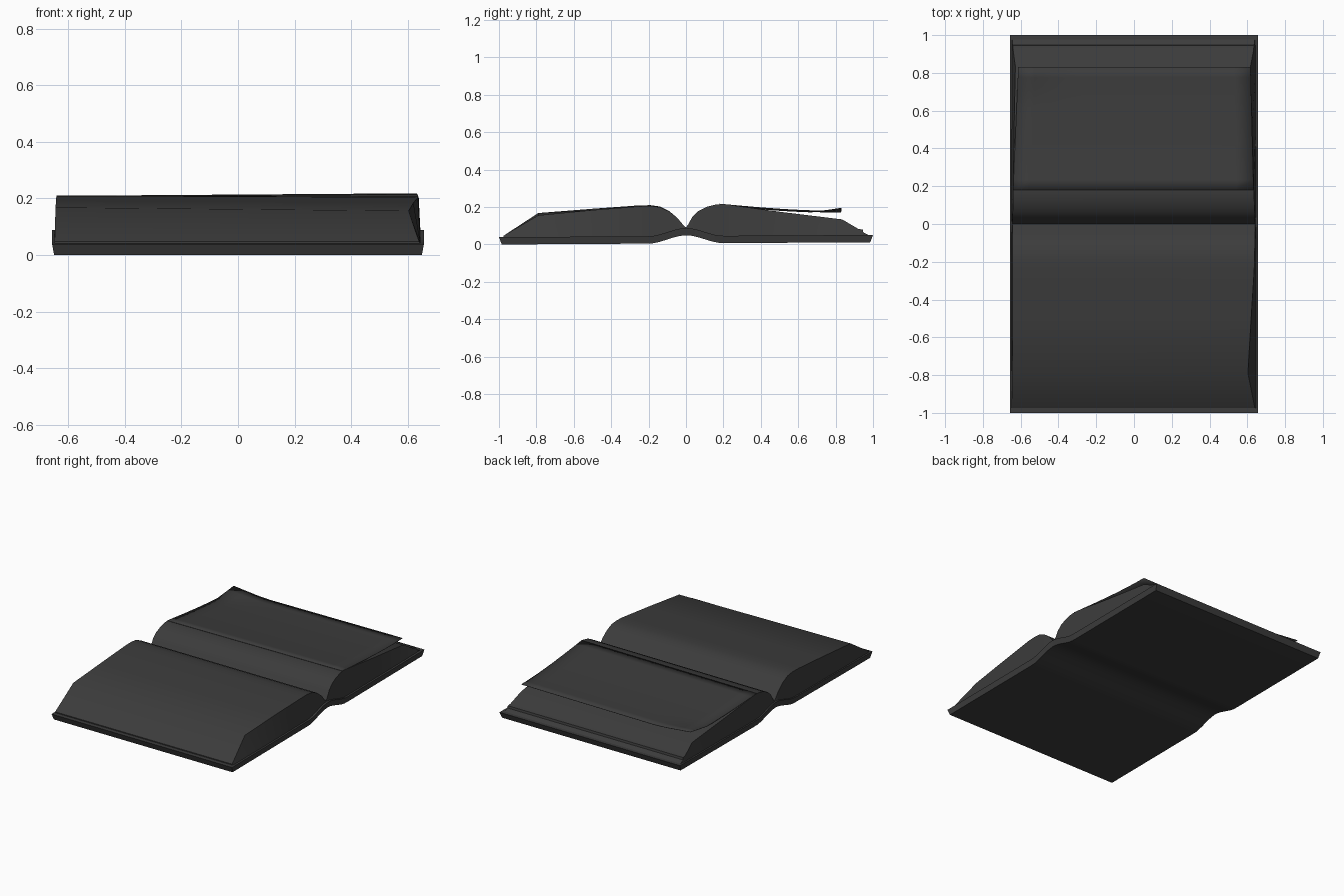
import bpy, math

if "Cube" in bpy.data.objects:
    bpy.data.objects.remove(bpy.data.objects["Cube"])

ink = bpy.data.materials.new("dark_paper")
ink.diffuse_color = (0.045, 0.045, 0.045, 1)
ink.use_nodes = True
ink.node_tree.nodes["Principled BSDF"].inputs["Base Color"].default_value = ink.diffuse_color


def make(name, verts, faces, angle=28):
    me = bpy.data.meshes.new(name)
    me.from_pydata(verts, [], faces)
    me.materials.append(ink)
    ob = bpy.data.objects.new(name, me)
    bpy.context.collection.objects.link(ob)
    bpy.ops.object.select_all(action='DESELECT')
    ob.select_set(True)
    bpy.context.view_layer.objects.active = ob
    bpy.ops.object.mode_set(mode='EDIT')
    bpy.ops.mesh.select_all(action='SELECT')
    bpy.ops.mesh.normals_make_consistent(inside=False)
    bpy.ops.object.mode_set(mode='OBJECT')
    bpy.ops.object.shade_smooth_by_angle(angle=math.radians(angle))
    return ob


def slab(name, rows):
    """Closed solid from rows of four corners: top left, top right, bottom right, bottom left."""
    verts = [p for row in rows for p in row]
    n = len(rows)
    faces = [(4*i + k, 4*i + (k+1) % 4, 4*i + 4 + (k+1) % 4, 4*i + 4 + k)
             for i in range(n - 1) for k in range(4)]
    faces += [(0, 1, 2, 3), tuple(4*(n-1) + k for k in (3, 2, 1, 0))]
    return make(name, verts, faces)


def hump(y):
    # rise of the spine between the two boards
    t = max(0, 1 - abs(y) / 0.2)
    return 0.043 * t * t * (3 - 2 * t) 


# Cover: two boards joined by a raised spine, edges flared outward
half = [0, 0.03, 0.06, 0.09, 0.12, 0.15, 0.18, 0.21]
ys = [-y for y in reversed(half[1:])] + half
rows = []
for y in [-0.985] + ys + [0.985]:
    tilt = 0.006 * y
    yt = y * 1.0 / 0.985 if abs(y) > 0.9 else y
    zb = 0.005 + tilt + hump(y)
    zt = 0.044 + tilt + hump(y)
    rows.append([(-0.657, yt, zt), (0.657, yt, zt), (0.65, y, zb), (-0.65, y, zb)])
slab("cover", rows)


def page_block(name, profile):
    # profile entries: y, z at left, z at right, x left, x right
    rows = []
    for y, zl, zr, xl, xr in profile:
        zb = 0.04 + hump(y)
        rows.append([(xl, y, zl), (xr, y, zr), (0.645, y, zb), (-0.648, y, zb)])
    return slab(name, rows)


# Front stack of pages
page_block("front_pages", [
    (-0.975, 0.046, 0.046, -0.648, 0.64),
    (-0.79, 0.167, 0.155, -0.645, 0.603),
    (-0.5, 0.190, 0.183, -0.643, 0.62),
    (-0.25, 0.208, 0.203, -0.642, 0.636),
    (-0.19, 0.209, 0.205, -0.642, 0.638),
    (-0.14, 0.202, 0.199, -0.642, 0.639),
    (-0.09, 0.178, 0.176, -0.642, 0.640),
    (-0.045, 0.140, 0.140, -0.642, 0.641),
    (-0.015, 0.103, 0.103, -0.642, 0.641),
    (0, 0.090, 0.090, -0.642, 0.641)])

# Back stack of pages
page_block("back_pages", [
    (0, 0.090, 0.090, -0.642, 0.641),
    (0.012, 0.105, 0.107, -0.642, 0.641),
    (0.035, 0.145, 0.148, -0.642, 0.64),
    (0.065, 0.172, 0.177, -0.642, 0.639),
    (0.11, 0.194, 0.200, -0.64, 0.637),
    (0.16, 0.205, 0.213, -0.64, 0.635),
    (0.2, 0.206, 0.215, -0.64, 0.633),
    (0.5, 0.169, 0.174, -0.635, 0.625),
    (0.835, 0.131, 0.133, -0.628, 0.617),
    (0.92, 0.083, 0.083, -0.64, 0.633),
    (0.945, 0.078, 0.078, -0.642, 0.635),
    (0.948, 0.064, 0.064, -0.642, 0.636),
    (0.98, 0.048, 0.048, -0.645, 0.64)])

# Loose page lifting off the back stack, one corner curling up
NX, NY = 14, 12
verts = []
for j in range(NY + 1):
    v = j / NY
    for i in range(NX + 1):
        u = i / NX
        xl, xr = -0.64 + 0.027 * v, 0.633 - 0.016 * v
        z = 0.207 + 0.009 * u - 0.060 * v + 0.023 * v ** 3 
        curl = max(0, 1 - u / 0.18) * max(0, (v - 0.75) / 0.25)
        verts.append((xl + (xr - xl) * u, 0.18 + 0.65 * v, z + 0.024 * curl))
W = NX + 1
faces = [(j*W + i, j*W + i + 1, (j+1)*W + i + 1, (j+1)*W + i)
         for j in range(NY) for i in range(NX)]
sheet = make("loose_page", verts, faces)
mod = sheet.modifiers.new("thickness", 'SOLIDIFY')
mod.thickness = 0.002
mod.offset = 0

# Stand on the ground
for ob in bpy.context.collection.objects:
    ob.location.z = 0.001
